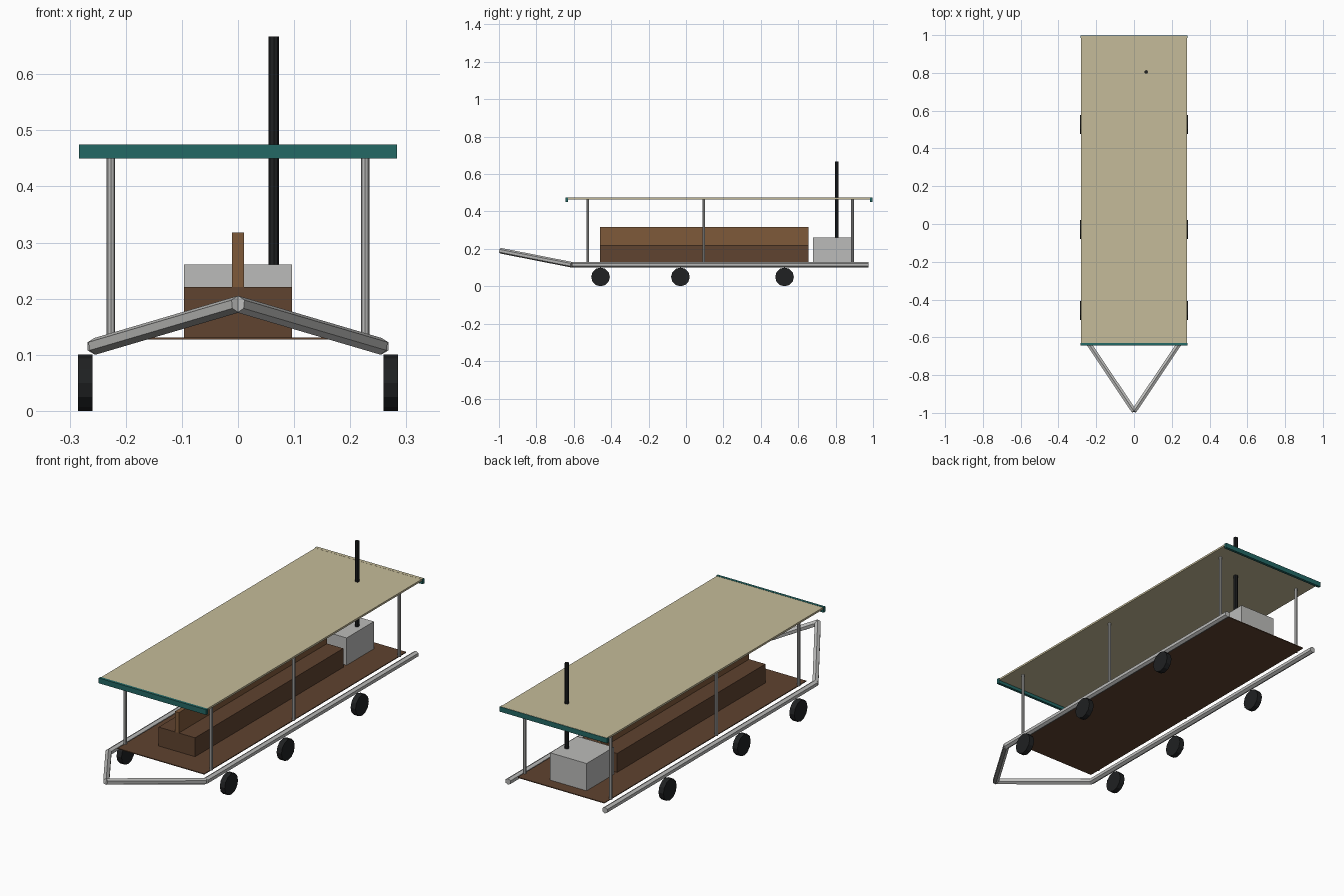
import bpy, math
from mathutils import Vector

if "Cube" in bpy.data.objects:
    bpy.data.objects.remove(bpy.data.objects["Cube"])


def material(name, rgb):
    m = bpy.data.materials.new(name)
    m.diffuse_color = (*rgb, 1)
    m.use_nodes = True
    m.node_tree.nodes["Principled BSDF"].inputs["Base Color"].default_value = m.diffuse_color
    return m


TAN = material("tan canopy", (0.56, 0.50, 0.32))
TEAL = material("teal trim", (0.017, 0.14, 0.13))
DARK_WOOD = material("dark wood", (0.115, 0.056, 0.029))
LIGHT_WOOD = material("light wood", (0.21, 0.10, 0.042))
METAL = material("grey metal", (0.50, 0.50, 0.49))
BLACK = material("black", (0.014, 0.015, 0.016))


def box(name, lo, hi, mat):
    lo, hi = Vector(lo), Vector(hi)
    bpy.ops.mesh.primitive_cube_add(size=1, location=(lo + hi) / 2)
    ob = bpy.context.object
    ob.name = name
    ob.scale = hi - lo
    ob.data.materials.append(mat)
    return ob


def rod(name, a, b, radius, sides, mat):
    """Flat-sided cylinder running from a to b."""
    a, b = Vector(a), Vector(b)
    d = b - a
    bpy.ops.mesh.primitive_cylinder_add(vertices=sides, radius=radius,
                                        depth=d.length, location=(a + b) / 2)
    ob = bpy.context.object
    ob.name = name
    ob.rotation_euler = d.to_track_quat('Z', 'Y').to_euler()
    ob.data.materials.append(mat)
    return ob


# Floor, bench and engine
box("deck", (-0.228, -0.58, 0.127), (0.228, 0.94, 0.131), DARK_WOOD)
box("bench_seat", (-0.096, -0.46, 0.13), (0.096, 0.655, 0.221), DARK_WOOD)
box("bench_back", (-0.0105, -0.46, 0.22), (0.0105, 0.655, 0.318), LIGHT_WOOD)
box("engine_box", (-0.096, 0.68, 0.13), (0.096, 0.885, 0.261), METAL)
rod("exhaust_pipe", (0.064, 0.805, 0.25), (0.064, 0.805, 0.667), 0.0095, 8, BLACK)

# Canopy with a trim strip at each end
box("canopy", (-0.28, -0.632, 0.465), (0.28, 0.986, 0.474), TAN)
box("front_trim", (-0.283, -0.644, 0.45), (0.283, -0.631, 0.475), TEAL)
box("back_trim", (-0.283, 0.985, 0.45), (0.283, 0.998, 0.4735), TEAL)
box("canopy_back_edge", (-0.28, 0.98, 0.4725), (0.28, 0.996, 0.4745), TAN)

# Mirrored frame, posts and wheels
for side, label in ((-1, "left"), (1, "right")):
    x = 0.255 * side
    rod(f"{label}_rail", (x, -0.61, 0.115), (x, 0.975, 0.115), 0.015, 6, METAL)
    rod(f"{label}_tongue", (x, -0.61, 0.115), (0, -0.991, 0.19), 0.015, 6, METAL)
    for i, y in enumerate((-0.525, 0.095, 0.89)):
        rod(f"{label}_post_{i + 1}", (0.2265 * side, y, 0.128),
            (0.2265 * side, y, 0.467), 0.0075, 8, METAL)
    for i, y in enumerate((-0.457, -0.03, 0.527)):
        rod(f"{label}_wheel_{i + 1}", (0.259 * side, y, 0.05),
            (0.285 * side, y, 0.05), 0.05, 12, BLACK)
